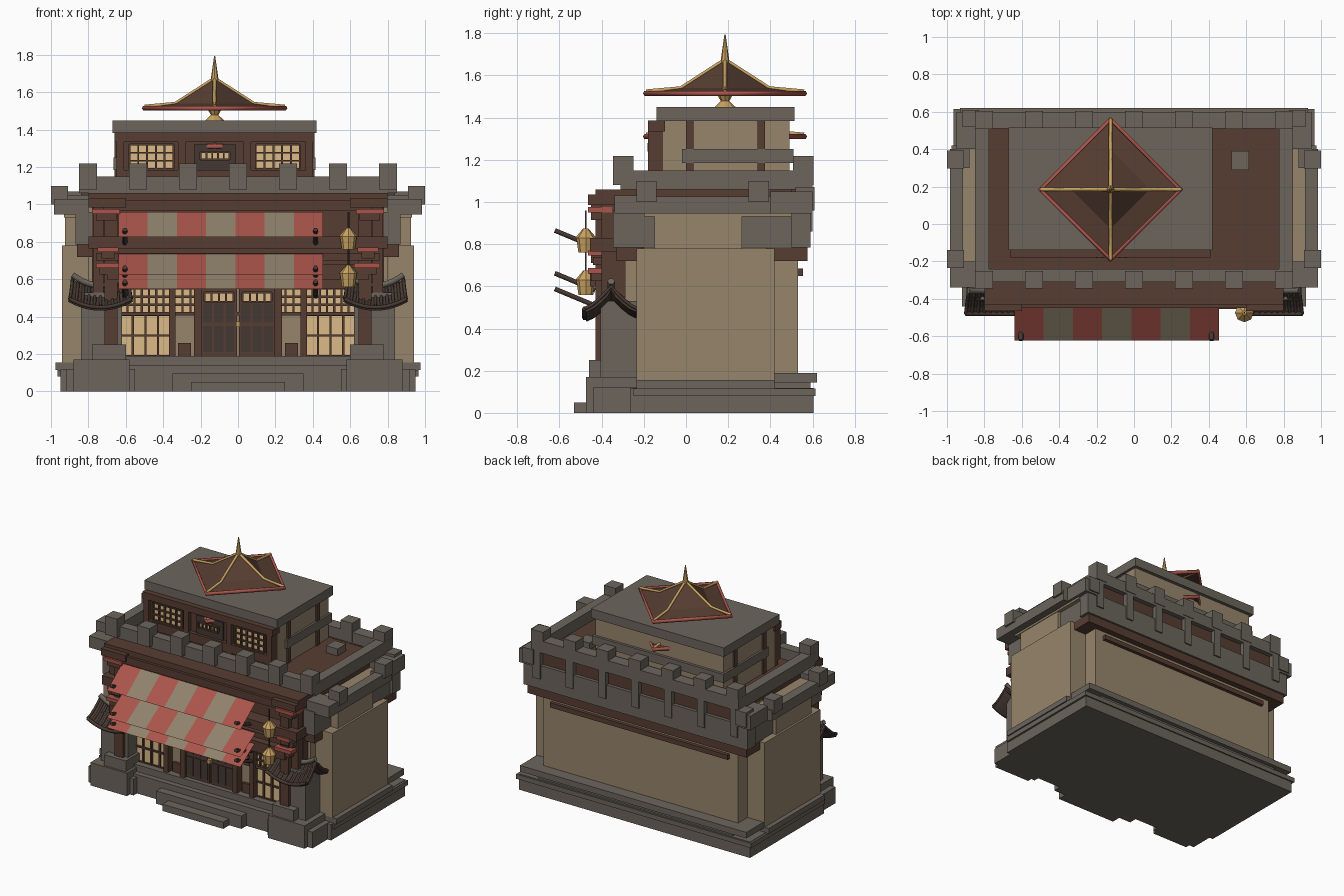
import bpy, bmesh, math
from mathutils import Vector

cube = bpy.data.objects.get("Cube")
if cube:
    bpy.data.objects.remove(cube, do_unlink=True)


def material(name, r, g, b):
    m = bpy.data.materials.new(name)
    m.use_nodes = True
    m.diffuse_color = (r, g, b, 1)
    m.node_tree.nodes["Principled BSDF"].inputs["Base Color"].default_value = (r, g, b, 1)
    return m


stone = material("grey stone", .15, .13, .108)
plaster = material("tan plaster", .31, .235, .15)
wood = material("brown wood", .095, .048, .032)
red = material("faded red", .40, .09, .07)
cloth = material("pale cloth", .28, .225, .15)
paper = material("cream paper", .72, .5, .25)
gold = material("gold", .58, .36, .12)
tile = material("dark tile", .06, .04, .032)


def mesh_object(name, bm, *mats):
    me = bpy.data.meshes.new(name)
    bm.to_mesh(me)
    bm.free()
    for m in mats:
        me.materials.append(m)
    ob = bpy.data.objects.new(name, me)
    bpy.context.collection.objects.link(ob)
    return ob


def box(name, mat, x, y, z, mirror=False):
    """Box from (min, max) ranges, optionally repeated at -x."""
    bm = bmesh.new()
    for s in (1, -1) if mirror else (1,):
        vs = bmesh.ops.create_cube(bm, size=1)["verts"]
        for v in vs:
            v.co = Vector((s * (x[0] + x[1]) / 2 + v.co.x * (x[1] - x[0]),
                           (y[0] + y[1]) / 2 + v.co.y * (y[1] - y[0]),
                           (z[0] + z[1]) / 2 + v.co.z * (z[1] - z[0])))
    return mesh_object(name, bm, mat)


def rod(name, mat, points, radius, closed=False):
    """Square-section bar along a path."""
    cu = bpy.data.curves.new(name, "CURVE")
    cu.dimensions = "3D"
    cu.bevel_depth = radius
    cu.bevel_resolution = 1
    cu.use_fill_caps = True
    sp = cu.splines.new("POLY")
    sp.points.add(len(points) - 1)
    for p, c in zip(sp.points, points):
        p.co = (*c, 1)
    sp.use_cyclic_u = closed
    cu.materials.append(mat)
    ob = bpy.data.objects.new(name, cu)
    bpy.context.collection.objects.link(ob)


def lattice(name, x, y, z, cols, rows, t=.012):
    """Paper window with a grid of thin wooden bars in front."""
    box(name + "_paper", paper, x, (y - .006, y), z)
    for i in range(cols + 1):
        c = x[0] + (x[1] - x[0]) * i / cols
        box(name + "_bar", wood, (c - t / 2, c + t / 2), (y - .02, y), z)
    for i in range(rows + 1):
        c = z[0] + (z[1] - z[0]) * i / rows
        box(name + "_rail", wood, x, (y - .018, y), (c - t / 2, c + t / 2))


# Plinth, steps and corner pedestals
box("plinth", stone, (-.95, .95), (-.265, .605), (0, .118))
box("plinth_ledge", stone, (-.965, .965), (-.25, .615), (.08, .115))
box("side_ledge", stone, (.8, .975), (-.235, .42), (.115, .155), True)
box("floor_slab", stone, (-.8, .8), (-.36, .59), (.11, .19))
box("back_ledge", stone, (-.93, .93), (.42, .62), (.145, .19))
box("front_terrace", stone, (-.58, .58), (-.40, -.2), (0, .14))
box("middle_step", stone, (-.35, .35), (-.46, -.3), (0, .095))
box("bottom_step", stone, (-.25, .25), (-.53, -.35), (0, .05))
box("pedestal_foot", stone, (.55, .92), (-.44, -.2), (0, .12), True)
box("pedestal", stone, (.58, .88), (-.475, -.2), (0, .17), True)
box("pedestal_top", stone, (.6, .78), (-.46, -.2), (.17, .25), True)
box("side_pilaster", stone, (.62, .84), (-.405, -.235), (.17, .53), True)

# Main walls
box("core_wall", plaster, (-.8, .8), (-.29, .53), (.15, 1.0))
box("side_wall", plaster, (.78, .94), (-.235, .42), (.155, .78), True)
box("upper_side_wall", plaster, (.78, .925), (-.15, .265), (.78, .955), True)
box("side_wall_top", plaster, (.78, .93), (-.2, .5), (.93, .99), True)
box("front_shoulder", stone, (.76, .87), (-.345, -.15), (.785, .96), True)
box("rear_shoulder", stone, (.76, .9), (.265, .55), (.785, .95), True)
box("front_shoulder_beam", wood, (.7, .86), (-.33, -.2), (.72, .785), True)

# Rear cornice
box("rear_band", stone, (-.92, .92), (.5, .59), (.785, .96))
box("rear_beam", wood, (-.9, .9), (.38, .575), (.72, .785))
box("rear_rail", wood, (-.73, .73), (.5, .555), (.65, .685))
box("rear_recess", wood, (-.84, .84), (.5, .565), (.95, 1.07))
for i in range(-3, 4):
    box("rear_bracket", stone, (i * .27 - .03, i * .27 + .03), (.5, .6), (.86, 1.07))

# Roof deck and parapets
box("roof_deck", wood, (-.8, .8), (-.3, .56), (.99, 1.068))
for ys, name in (((-.31, -.24), "front_parapet"), ((.51, .6), "rear_parapet")):
    box(name, stone, (-.845, .845), ys, (1.06, 1.15))
box("side_parapet", stone, (.775, .85), (-.31, .6), (1.06, 1.15), True)
for ys in ((-.345, -.25), (.508, .604)):
    for i in range(-3, 4):
        c = i * .267
        box("merlon", stone, (c - .048, c + .048), ys, (1.08, 1.218))
box("deck_block", stone, (.52, .615), (.29, .39), (1.05, 1.12))
box("lower_side_parapet", stone, (.915, .985), (-.23, .4), (.945, 1.025), True)
box("lower_front_return", stone, (.8, .985), (-.34, -.2), (.945, 1.03), True)
box("lower_rear_return", stone, (.8, .95), (.4, .6), (.945, 1.05), True)
box("lower_rear_return_side", stone, (.88, .985), (.3, .4), (.945, 1.025), True)
for y in (-.235, .297):
    box("side_merlon", stone, (.91, 1.0), (y, y + .096), (1.0, 1.1), True)
box("rear_corner_merlon", stone, (.83, .92), (.52, .61), (.96, 1.07), True)

# Storefront frame
box("upper_front_wall", wood, (-.78, .78), (-.35, -.28), (.55, 1.06))
box("top_cornice", wood, (-.8, .8), (-.43, -.28), (.985, 1.06))
box("cornice_fascia", wood, (-.72, .72), (-.45, -.3), (.965, 1.02))
box("upper_beam", wood, (-.8, .8), (-.455, -.3), (.765, .83))
box("middle_beam", wood, (-.76, .76), (-.44, -.3), (.70, .74))
box("lower_beam", wood, (-.7, .7), (-.455, -.3), (.60, .68))
box("corner_column", wood, (.645, .715), (-.43, -.36), (.25, 1.04), True)
box("rear_column", wood, (.72, .775), (-.40, -.3), (.25, 1.03), True)
box("column_capital", wood, (.6, .8), (-.465, -.33), (.985, 1.035), True)
for x0, x1, z in ((.63, .78, .95), (.64, .75, .745), (.62, .76, .66)):
    box("red_cap", red, (x0, x1), (-.465, -.345), (z, z + .026), True)
    box("cap_bracket", wood, (x0 + .02, x1 - .02), (-.45, -.345), (z - .035, z), True)

# Windows, posts and doors
for s in (-1, 1):
    xs = sorted((s * .36, s * .63))
    lattice("shop_window", xs, -.295, (.19, .41), 4, 2)
    lattice("transom", xs, -.295, (.42, .55), 7, 3)
    lattice("narrow_transom", sorted((s * .21, s * .34)), -.295, (.42, .55), 3, 3)
box("window_post", wood, (.335, .37), (-.345, -.28), (.19, .6), True)
box("door_post", wood, (.195, .235), (-.345, -.28), (.19, .6), True)
box("side_panel", wood, (.25, .32), (-.31, -.28), (.19, .26), True)
box("window_rail", wood, (-.64, .64), (-.325, -.28), (.405, .425))
for x0, x1 in ((-.2, -.005), (.005, .2)):
    box("door_leaf", wood, (x0, x1), (-.325, -.28), (.19, .55))
    for z0, z1 in ((.21, .35), (.37, .47)):
        for i in range(3):
            a = x0 + .012 + i * .06
            box("door_panel", tile, (a, a + .05), (-.33, -.32), (z0, z1))
    lattice("door_light", (x0 + .02, x1 - .02), -.325, (.48, .53), 4, 1, .01)
box("door_handle", gold, (-.012, .012), (-.345, -.32), (.345, .375))


# Striped awnings on tilted arms
def awning(top, bottom):
    bm = bmesh.new()
    rows = [[bm.verts.new((-.64 + .1565 * i, y, z)) for i in range(8)]
            for y, z in ((-.445, top), (-.622, bottom))]
    for i in range(7):
        f = bm.faces.new((rows[0][i], rows[1][i], rows[1][i + 1], rows[0][i + 1]))
        f.material_index = i % 2
    mesh_object("awning", bm, red, cloth)
    for x in (-.605, .415):
        rod("awning_arm", tile, ((x, -.43, bottom - .04), (x, -.622, bottom + .04)), .013)


for top, bottom in ((.96, .825), (.735, .622), (.665, .548)):
    awning(top, bottom)


# Curved side eaves
def eave(s):
    def point(u, v):
        return (s * (.735 + u * (.165 - .015 * (1 - abs(v)))), -.355 + .125 * v,
                .45 + .105 * (1 - abs(v)) ** 1.4 + .045 * u * u)

    bm = bmesh.new()
    n, m = 10, 8
    grid = [[bm.verts.new(point(2 * i / n - 1, 2 * j / m - 1)) for j in range(m + 1)]
            for i in range(n + 1)]
    for i in range(n):
        for j in range(m):
            bm.faces.new((grid[i][j], grid[i + 1][j], grid[i + 1][j + 1], grid[i][j + 1]))
    bmesh.ops.recalc_face_normals(bm, faces=bm.faces)
    ob = mesh_object("eave_roof", bm, tile)
    ob.modifiers.new("thickness", "SOLIDIFY").thickness = .02
    us = [2 * i / n - 1 for i in range(n + 1)]
    for u in us:
        rod("eave_rib", tile, [point(u, 2 * j / m - 1) for j in range(m + 1)], .009)
    ridge = [Vector(point(u, 0)) + Vector((0, 0, .012 + .012 * u * u)) for u in us]
    rod("eave_ridge", stone, ridge, .018)
    for v in (-1, 1):
        rod("eave_edge", tile, [point(u, v) for u in us], .012)


eave(1)
eave(-1)


# Hanging lanterns, made from stacked cones
def cone(name, mat, x, y, z0, z1, r0, r1, sides=8):
    bm = bmesh.new()
    bmesh.ops.create_cone(bm, cap_ends=True, segments=sides, radius1=r0, radius2=r1, depth=z1 - z0)
    bmesh.ops.translate(bm, verts=bm.verts, vec=(x, y, (z0 + z1) / 2))
    return mesh_object(name, bm, mat)


for z in (.83, .63):
    cone("lantern_body", gold, .59, -.475, z - .07, z, .035, .045)
    cone("lantern_cap", gold, .59, -.475, z, z + .045, .05, .012)
    rod("lantern_cord", tile, ((.59, -.475, z + .04), (.59, -.475, z + .13)), .005)

# Upper house
box("house_wall", plaster, (-.65, .40), (-.11, .49), (1.05, 1.39))
box("house_band", stone, (-.665, .415), (-.02, .51), (1.185, 1.25))
box("house_roof", stone, (-.672, .42), (-.14, .515), (1.383, 1.45))
for x in (-.66, .39):
    for y in (.0, .34):
        box("house_post", wood, (x, x + .02), (y, y + .035), (1.06, 1.385))
box("house_front", wood, (-.65, .40), (-.15, -.1), (1.06, 1.385))
box("house_lintel", wood, (-.66, .41), (-.18, -.1), (1.335, 1.385))
box("house_sill", wood, (-.65, .40), (-.18, -.1), (1.12, 1.185))
for x in (-.65, -.32, .03, .36):
    box("house_pillar", wood, (x, x + .04), (-.18, -.1), (1.1, 1.385))
for x in (-.58, .095):
    lattice("house_window", (x, x + .235), -.152, (1.19, 1.32), 5, 3, .01)
box("house_door", tile, (-.235, -.01), (-.16, -.14), (1.18, 1.32))
lattice("house_door_light", (-.2, -.045), -.162, (1.24, 1.28), 5, 1, .01)

# Diamond canopies with gold ridges; the lower one shows only at its tips
CX, CY = -.125, .185


def canopy(z, height):
    def ring(r, h):
        return [Vector((CX + r * math.cos(a * math.pi / 2), CY + r * math.sin(a * math.pi / 2), z + h))
                for a in range(4)]

    rings = [ring(.375, 0), ring(.21, .025)]
    apex = Vector((CX, CY, z + height))
    bm = bmesh.new()
    vs = [[bm.verts.new(p) for p in r] for r in rings]
    top = bm.verts.new(apex)
    for i in range(4):
        j = (i + 1) % 4
        bm.faces.new((vs[0][i], vs[0][j], vs[1][j], vs[1][i]))
        bm.faces.new((vs[1][i], vs[1][j], top))
    mesh_object("canopy_roof", bm, wood)
    rod("canopy_rim", red, rings[0], .014, True)
    for i in range(4):
        rod("canopy_ridge", gold, (rings[0][i] + Vector((0, 0, .01)), rings[1][i], apex), .01)


canopy(1.515, .16)
canopy(1.31, .06)
cone("finial", gold, CX, CY, 1.66, 1.793, .022, .003)
cone("canopy_stem", gold, CX, CY, 1.45, 1.48, .05, .018)
cone("canopy_neck", gold, CX, CY, 1.475, 1.53, .018, .05)
